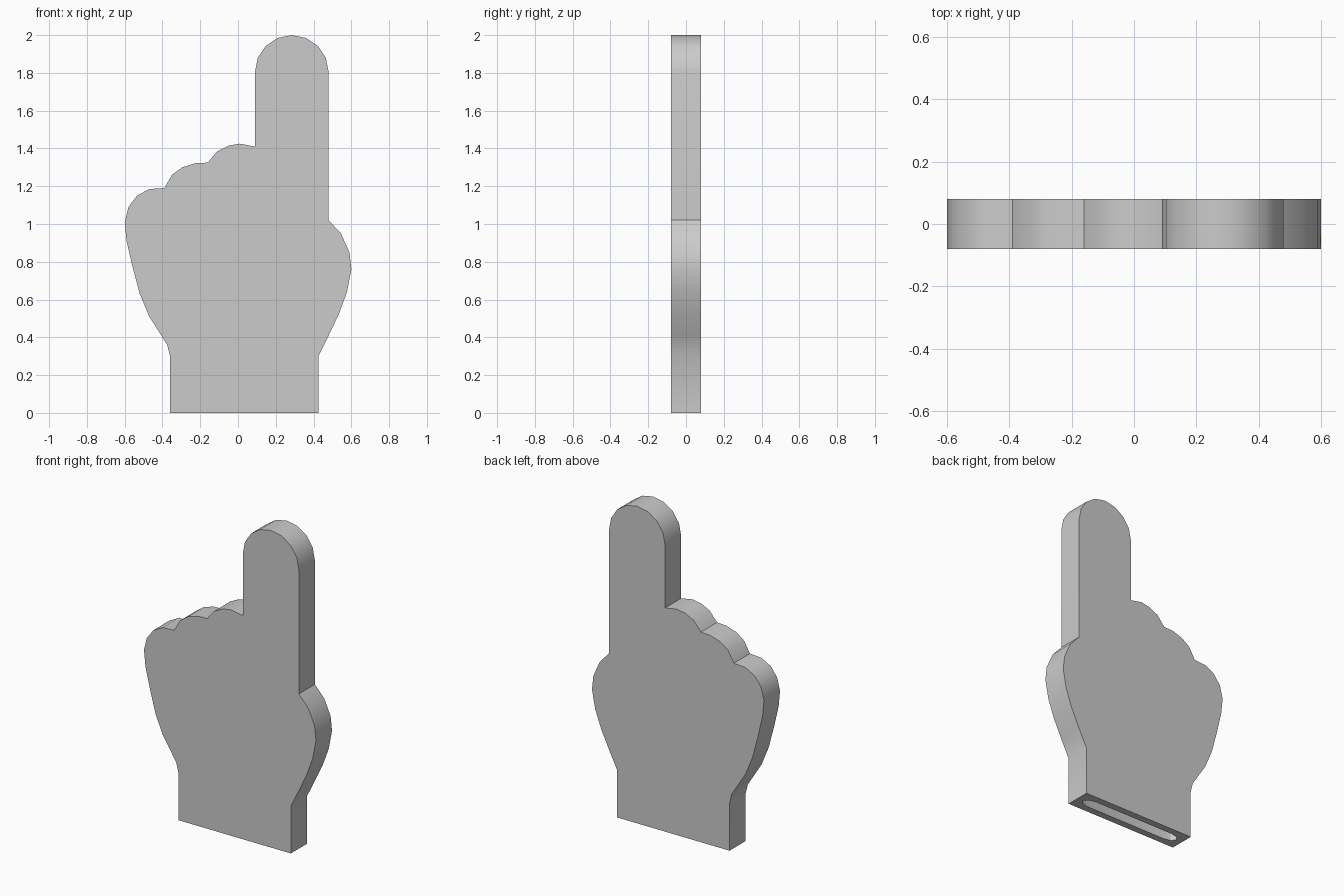
import bpy, bmesh
from math import sin, cos, pi, radians

if "Cube" in bpy.data.objects:
    bpy.data.objects.remove(bpy.data.objects["Cube"])


def arc(cx, cz, rx, rz, a0, a1, n):
    """Points along an elliptical arc, angles in degrees."""
    return [(cx + rx * cos(radians(a0 + (a1 - a0) * i / n)),
             cz + rz * sin(radians(a0 + (a1 - a0) * i / n))) for i in range(n + 1)]


def prism(name, ring, offset):
    """Closed solid: a ring of 3D points swept along an offset."""
    bm = bmesh.new()
    face = bm.faces.new([bm.verts.new(p) for p in ring])
    ext = bmesh.ops.extrude_face_region(bm, geom=[face])
    verts = [g for g in ext["geom"] if isinstance(g, bmesh.types.BMVert)]
    bmesh.ops.translate(bm, verts=verts, vec=offset)
    bmesh.ops.recalc_face_normals(bm, faces=bm.faces)
    mesh = bpy.data.meshes.new(name)
    bm.to_mesh(mesh)
    bm.free()
    obj = bpy.data.objects.new(name, mesh)
    bpy.context.collection.objects.link(obj)
    return obj


# Hand outline, counter-clockwise from the left of the cuff
T = 0.08
outline = [(-.36, 0), (.425, 0), (.425, .30)]
# thumb bulge
outline += [(.48, .41), (.535, .525), (.577, .64), (.6, .76), (.59, .85), (.545, .95), (.48, 1.02)]
# raised finger with round tip
outline += arc(.285, 1.805, .195, .195, 0, 180, 8)
# three curled knuckles
outline += [(.09, 1.41), (.01, 1.425), (-.05, 1.415), (-.11, 1.385), (-.16, 1.325),
            (-.225, 1.322), (-.295, 1.30), (-.35, 1.26), (-.39, 1.19),
            (-.47, 1.185), (-.535, 1.15), (-.58, 1.09), (-.60, 1.01)]
# palm edge down to the cuff
outline += [(-.59, .91), (-.56, .78), (-.52, .63), (-.47, .51), (-.40, .40), (-.375, .36), (-.36, .30)]
hand = prism("pointing_hand", [(x, -T, z) for x, z in outline], (0, 2 * T, 0))

# Slot in the bottom for a hand: long, with tapered round ends
W, H = .355, .036
right = [(W - .07, -H), (W - .025, -H * .7), (W, 0), (W - .025, H * .7), (W - .07, H)]
ring = right + [(-x, -y) for x, y in right]
cutter = prism("slot_cutter", [(x + .033, y, -.1) for x, y in ring], (0, 0, .8))
cutter.hide_render = True

bpy.context.view_layer.objects.active = hand
hand.select_set(True)
mod = hand.modifiers.new("slot", 'BOOLEAN')
mod.operation = 'DIFFERENCE'
mod.solver = 'EXACT'
mod.object = cutter
bpy.ops.object.modifier_apply(modifier=mod.name)
bpy.data.objects.remove(cutter)

# Smooth sides, crisp rims
bpy.ops.object.shade_smooth_by_angle(angle=radians(30))
